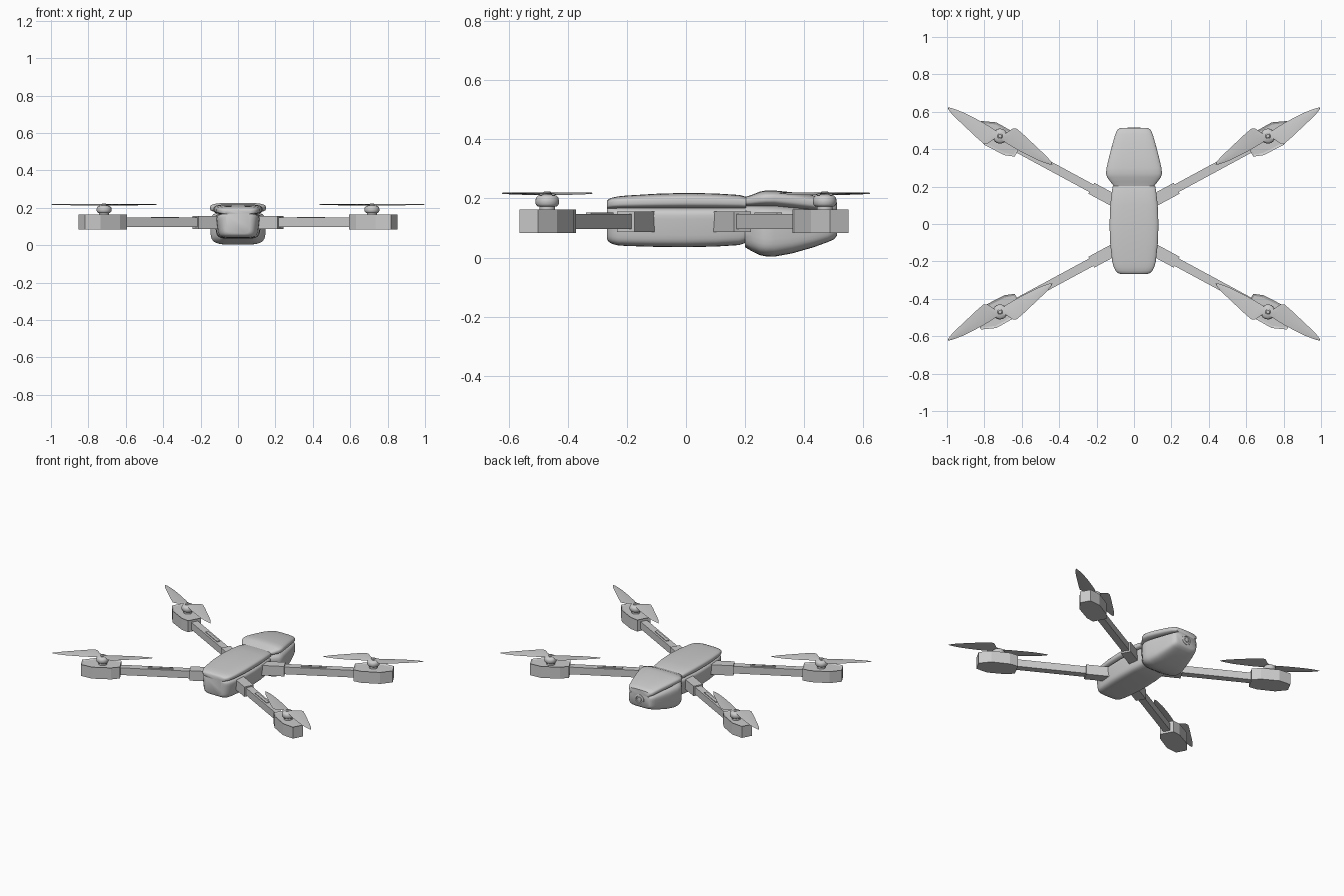
import bpy, bmesh, math
from mathutils import Vector

if "Cube" in bpy.data.objects:
    bpy.data.objects.remove(bpy.data.objects["Cube"])

ANG = math.radians(28.4)
CA, SA = math.cos(ANG), math.sin(ANG)


def finish(name, bm, angle=None):
    bmesh.ops.recalc_face_normals(bm, faces=bm.faces)
    me = bpy.data.meshes.new(name)
    bm.to_mesh(me)
    bm.free()
    ob = bpy.data.objects.new(name, me)
    bpy.context.collection.objects.link(ob)
    if angle:
        bpy.ops.object.select_all(action='DESELECT')
        ob.select_set(True)
        bpy.context.view_layer.objects.active = ob
        bpy.ops.object.shade_smooth_by_angle(angle=math.radians(angle))
    return ob


def skin(bm, rings):
    """Join closed rings of points and cap both ends."""
    rings = [[bm.verts.new(p) for p in r] for r in rings]
    n = len(rings[0])
    for a, b in zip(rings, rings[1:]):
        for i in range(n):
            bm.faces.new((a[i], a[(i + 1) % n], b[(i + 1) % n], b[i]))
    bm.faces.new(rings[0])
    return bm.faces.new(rings[-1])


def shell(name, sections, power, taper=0.0, n=40):
    """Loft of rounded boxes along y; section = (y, half width, z low, z high)."""
    rings = []
    for y, w, z0, z1 in sections:
        ring = []
        for i in range(n):
            t = 2 * math.pi * (i + 0.5) / n
            c, s = math.cos(t), math.sin(t)
            x = math.copysign(abs(c) ** (2 / power), c)
            z = math.copysign(abs(s) ** (2 / power), s)
            ring.append((x * w * (1 + taper * (z - 1) / 2), y,
                         (z0 + z1) / 2 + z * (z1 - z0) / 2))
        rings.append(ring)
    bm = bmesh.new()
    skin(bm, rings)
    return finish(name, bm, 50)


# Body: lower hull and top cover, parted by a seam
plan = [(-.268, .07), (-.262, .086), (-.25, .099), (-.23, .109), (-.2, .117), (-.1, .128),
        (0, .131), (.1, .127), (.18, .118), (.203, .113)]
low = [.062, .053, .046, .041, .039, .036, .035, .037, .042, .05]
top = [.192, .198, .203, .207, .21, .216, .219, .217, .212, .206]
shell("body_hull", [(y, w, a, .170) for (y, w), a in zip(plan, low)], 5.5, .14)
shell("body_cover", [(y, w, .164, b) for (y, w), b in zip(plan, top)], 3.5)

# Camera head: lower housing and upper cover
head = [(.2, .108, .035, .205), (.225, .128, .02, .213), (.25, .147, .008, .223),
        (.27, .153, .004, .227), (.3, .150, .003, .227), (.36, .136, .014, .221),
        (.43, .117, .034, .211), (.48, .102, .052, .2), (.502, .092, .062, .193),
        (.512, .08, .075, .186)]
shell("head_housing", [(y, w, a, .178 - .02 * max(0, y - .3) / .2) for y, w, a, b in head], 4.5, .06)
shell("head_cover", [(y, w * .98, .172 - .02 * max(0, y - .3) / .2, b) for y, w, a, b in head], 3.2)


def lathe(name, profile, place, n=28, angle=40):
    """Revolve (radius, height) points; place maps local xyz to the model."""
    bm = bmesh.new()
    skin(bm, [[place(r * math.cos(2 * math.pi * i / n), r * math.sin(2 * math.pi * i / n), h)
               for i in range(n)] for r, h in profile])
    return finish(name, bm, angle)


# Camera lens in the end of the head
lathe("camera_lens", [(.034, -.02), (.034, .004), (.031, .006), (.026, .006), (.023, .001),
                      (.015, .001), (.013, .004), (.006, .006)],
      lambda x, y, h: (x, .511 + h, .118 + y))


def prism(name, half, z0, z1, frame, inset=None):
    """Extrude an outline, symmetric about the arm axis, between two heights."""
    outline = half + [(u, -v) for u, v in reversed(half)]
    bm = bmesh.new()
    cap = skin(bm, [[frame(u, v, z) for u, v in outline] for z in (z0, z1)])
    if inset:
        bm.normal_update()
        bmesh.ops.recalc_face_normals(bm, faces=bm.faces)
        bmesh.ops.inset_region(bm, faces=[cap], thickness=inset)
        for v in cap.verts:
            v.co.z -= .005
    return finish(name, bm)


# Propeller blade stations: distance from hub, trailing edge, leading edge, pitch rise
blade = [(.0, -.012, .012, .0), (.02, -.014, .03, .002), (.04, -.016, .068, .004),
         (.06, -.018, .077, .004), (.11, -.02, .066, .004), (.17, -.02, .05, .003),
         (.23, -.018, .034, .002), (.28, -.012, .02, .001), (.305, -.007, .009, 0),
         (.318, -.002, .001, 0)]

for sx in (-1, 1):
    for sy in (-1, 1):
        tag = ("front" if sy < 0 else "back") + ("_left" if sx < 0 else "_right")
        ay = .468 if sy < 0 else .455

        def frame(u, v, z, y0=ay):
            return Vector((sx * (.716 + CA * u + SA * v), sy * (y0 + SA * u - CA * v), z))

        def hub(u, v, z):
            return frame(u, v, z, .470)

        # Folding arm, its socket and a raised strip
        prism("arm_socket_" + tag, [(-.70, .033), (-.555, .033)], .086, .155, frame)
        prism("arm_" + tag, [(-.6, .023), (-.09, .023)], .097, .147, frame)
        prism("arm_strip_" + tag, [(-.45, .010), (-.29, .010)], .14, .152, frame)
        # Motor pod
        prism("motor_pod_" + tag, [(-.114, .046), (-.06, .066), (.06, .068), (.135, .036)],
              .083, .163, frame, .012)
        # Motor and hub cap
        lathe("motor_" + tag, [(.027, .15), (.027, .172), (.034, .174), (.039, .181), (.040, .192),
                               (.038, .203), (.031, .210), (.014, .213), (.014, .219), (.009, .224)],
              hub)
        # Two-bladed propeller
        for d, side in ((1, "outer"), (-1, "inner")):
            bm = bmesh.new()
            rings = []
            for r, a, b, p in blade:
                m = (a + b) / 2
                pts = [(a, .216 - p), (m, .2145), (b, .216 + p), (m, .2195)]
                rings.append([hub(d * r, d * v, z) for v, z in pts])
            skin(bm, rings)
            finish("propeller_" + side + "_" + tag, bm, 35)
